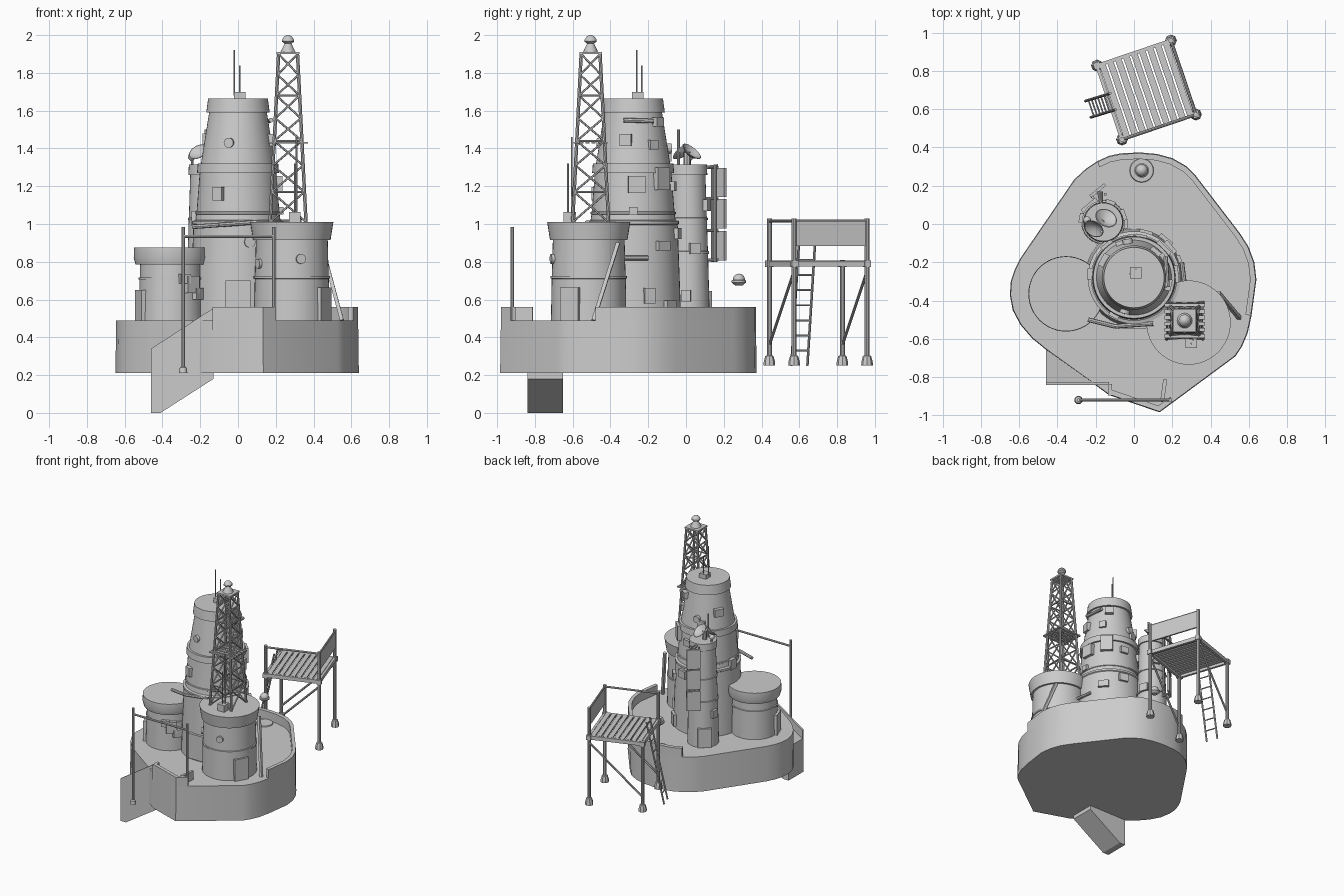
import bpy, bmesh
from math import cos, sin, pi, radians
from mathutils import Vector, Matrix

if "Cube" in bpy.data.objects:
    bpy.data.objects.remove(bpy.data.objects["Cube"])

def finish(name, bm):
    bmesh.ops.recalc_face_normals(bm, faces=bm.faces)
    me = bpy.data.meshes.new(name)
    bm.to_mesh(me); bm.free()
    ob = bpy.data.objects.new(name, me)
    bpy.context.collection.objects.link(ob)
    return ob

def lathe(name, c, prof, n=40):
    """closed turned solid from (radius, z) pairs"""
    bm = bmesh.new()
    rings = [[bm.verts.new((c[0]+r*cos(2*pi*i/n), c[1]+r*sin(2*pi*i/n), z)) for i in range(n)] for r, z in prof]
    for a, b in zip(rings, rings[1:]):
        for i in range(n):
            bm.faces.new((a[i], a[(i+1) % n], b[(i+1) % n], b[i]))
    bm.faces.new(rings[0]); bm.faces.new(rings[-1])
    return finish(name, bm)

def prism(name, bottom, top):
    bm = bmesh.new()
    a = [bm.verts.new(p) for p in bottom]
    b = [bm.verts.new(p) for p in top]
    n = len(a)
    for i in range(n):
        bm.faces.new((a[i], a[(i+1) % n], b[(i+1) % n], b[i]))
    bm.faces.new(a); bm.faces.new(b)
    return finish(name, bm)

def flat(pts, z, s=1):
    return [(x*s, -.3+(y+.3)*s, z) for x, y in pts]

def box(name, loc, dims, rot=0):
    bm = bmesh.new()
    bmesh.ops.create_cube(bm, size=1, matrix=Matrix.Translation(loc) @ Matrix.Rotation(rot, 4, 'Z') @ Matrix.Diagonal((*dims, 1)))
    return finish(name, bm)

def bars(name, segs, r, n=8):
    bm = bmesh.new()
    for a, b in segs:
        a, b = Vector(a), Vector(b)
        d = b-a
        m = Matrix.Translation((a+b)/2) @ d.to_track_quat('Z', 'Y').to_matrix().to_4x4()
        bmesh.ops.create_cone(bm, cap_ends=True, segments=n, radius1=r, radius2=r, depth=d.length, matrix=m)
    return finish(name, bm)

def ball(name, loc, r):
    bm = bmesh.new()
    bmesh.ops.create_uvsphere(bm, u_segments=16, v_segments=10, radius=r, matrix=Matrix.Translation(loc))
    return finish(name, bm)

def on_wall(name, c, r, deg, z, w, h, d=.03):
    """box mounted on a round wall"""
    a = radians(deg)
    return box(name, (c[0]+r*cos(a), c[1]+r*sin(a), z), (d, w, h), a)

def porthole(name, c, r, deg, z, size=.026):
    a = radians(deg)
    p = [(c[0]+k*cos(a), c[1]+k*sin(a), z) for k in (r-.03, r+.015)]
    return bars(name, [p], size, 16)

# island base
edge = [(.133, -.98), (.526, -.69), (.56, -.64), (.59, -.57), (.61, -.48), (.636, -.29), (.625, -.2), (.595, -.12), (.55, -.05),
        (.32, .25), (.27, .3), (.2, .34), (.12, .362), (.03, .37), (-.07, .365), (-.13, .352), (-.19, .325), (-.25, .285), (-.31, .23),
        (-.59, -.18), (-.62, -.24), (-.64, -.3), (-.645, -.37), (-.63, -.45), (-.59, -.525), (-.53, -.595), (-.458, -.654), (-.217, -.827), (-.13, -.89)]
prism("base", flat(edge, .21, 1.006), flat(edge, .49))

# parapets
def parapet(name, path):
    loop = path + [(x*.955, -.3+(y+.3)*.955) for x, y in reversed(path)]
    prism(name, flat(loop, .48), flat(loop, .56))
parapet("rear_parapet", edge[4:17])
parapet("front_parapet", [(-.13, -.89), (.133, -.98), (.2, -.93)])
box("parapet_end", (.155, -.87, .52), (.02, .12, .08), radians(-8))

# boarding ramp with side wall
def side(pts, y):
    return [(x, y, z) for x, z in pts]
ramp = [(-.41, 0), (-.13, .18), (-.13, .49), (-.46, .27), (-.46, 0)]
prism("ramp", side(ramp, -.825), side(ramp, -.65))
wall = [(-.41, 0), (-.13, .18), (-.13, .555), (-.46, .34), (-.46, 0)]
prism("ramp_wall", side(wall, -.84), side(wall, -.825))
box("ramp_wall_end", (-.125, -.865, .5), (.02, .06, .12))

# towers
M, L, R, S = (0, -.28), (-.355, -.365), (.285, -.515), (-.16, .01)
lathe("main_tower", M, [(.255, .48), (.236, .995), (.242, 1.0), (.242, 1.015), (.225, 1.02), (.221, 1.05), (.226, 1.053), (.226, 1.063),
      (.219, 1.066), (.203, 1.27), (.217, 1.27), (.213, 1.32), (.196, 1.32), (.153, 1.59), (.168, 1.59), (.158, 1.665)], 48)
lathe("left_turret", L, [(.172, .48), (.166, .705), (.171, .707), (.171, .716), (.165, .718), (.163, .785), (.187, .785), (.197, .82), (.195, .875)], 48)
lathe("right_turret", R, [(.2, .48), (.196, .71), (.202, .712), (.202, .724), (.195, .726), (.19, .915), (.205, .915), (.22, 1.01)], 48)
lathe("rear_turret", S, [(.116, .48), (.107, .84), (.113, .842), (.113, .855), (.106, .857), (.101, 1.02), (.106, 1.022), (.106, 1.032),
      (.1, 1.034), (.093, 1.26), (.103, 1.26), (.1, 1.315)], 32)

# doors
on_wall("main_door", M, .24, -90, .6, .13, .2, .05)
on_wall("right_door", R, .195, -30, .575, .11, .175)
on_wall("left_door", L, .17, -160, .57, .1, .16)
on_wall("rear_door", S, .11, 130, .57, .1, .15)

# portholes and wall fittings
porthole("main_porthole_front", M, .18, -105, 1.43)
porthole("main_porthole_low", M, .232, -75, .905, .03)
porthole("right_porthole", R, .192, -76, .815)
porthole("right_porthole_side", R, .192, -152, .79)
porthole("main_porthole_back", M, .19, 100, 1.4)
for i, (c, r, deg, z, w, h) in enumerate([
        (M, .215, -118, 1.16, .055, .07), (M, .213, 5, 1.21, .09, .09), (M, .213, 45, 1.24, .09, .12), (M, .208, 80, 1.2, .06, .05),
        (M, .18, -12, 1.445, .06, .065), (M, .178, 35, 1.42, .05, .05), (M, .17, 50, 1.54, .06, .05), (M, .22, 0, 1.07, .045, .04),
        (M, .24, 40, .885, .08, .05), (M, .245, 20, .62, .06, .08), (M, .25, 50, .55, .08, .09), (M, .235, 75, .95, .07, .06),
        (M, .213, 130, 1.2, .07, .06), (M, .178, 150, 1.45, .07, .06), (M, .225, 175, 1.03, .06, .08), (M, .185, 110, 1.36, .06, .06),
        (L, .168, -50, .68, .08, .09), (L, .168, -65, .71, .06, .05), (L, .17, -35, .63, .07, .06),
        (S, .103, 20, .87, .06, .06), (S, .108, -5, .62, .05, .06), (S, .1, 70, 1.1, .05, .06), (S, .108, 170, .75, .05, .06)]):
    on_wall("wall_fitting_%02d" % i, c, r, deg, z, w, h, .04)
bars("wall_pipes", [((-.24, -.5, .985), (-.1, -.535, .995)), ((-.1, -.535, .995), (.1, -.52, 1.01)),
     ((.27, -.36, .82), (.25, -.2, .82)), ((.175, -.33, 1.55), (.165, -.17, 1.545))], .012)
bars("leaning_beam", [((.55, -.49, .49), (.44, -.36, .9))], .014, 4)

# tower top aerials
box("main_aerial_base", (.01, -.255, 1.68), (.06, .06, .04))
bars("main_aerials", [((-.02, -.26, 1.68), (-.02, -.26, 1.92)), ((.01, -.235, 1.68), (.01, -.235, 1.84))], .004, 6)
box("right_aerial_base", (.3, -.615, 1.035), (.06, .065, .055))
bars("right_aerials", [((.3, -.625, 1.05), (.3, -.625, 1.32)), ((.31, -.605, 1.05), (.31, -.605, 1.46))], .005, 6)

# dish and sensors on rear turret
def dish(name, loc, axis, r):
    ob = lathe(name, (0, 0), [(.01, 0), (r*.6, r*.15), (r, r*.45), (r*.93, r*.47), (r*.5, r*.2), (.005, r*.1)], 24)
    ob.data.transform(Matrix.Translation(loc) @ Vector(axis).to_track_quat('Z', 'Y').to_matrix().to_4x4())
dish("dish_right", (-.155, .015, 1.365), (.35, .6, .75), .06)
dish("dish_left", (-.2, -.01, 1.365), (-.4, -.6, .7), .055)
bars("dish_post", [((-.17, .005, 1.3), (-.17, .005, 1.38))], .018)
bars("rear_sensor_arm", [((-.17, .1, 1.3), (-.17, .17, 1.31)), ((-.24, .02, 1.29), (-.245, .02, 1.36)), ((-.17, -.04, 1.3), (-.17, -.04, 1.5))], .007)
ball("rear_sensor", (-.245, .02, 1.355), .02)

# signal panels beside rear turret
for i, z in enumerate((1.22, 1.055, .885)):
    box("signal_panel_%d" % i, (-.19, .175, z), (.1, .016, .155), radians(40))
bars("panel_frame", [((x, y, .8), (x, y, 1.31)) for x, y in ((-.215, .14), (-.15, .155))] +
     [((-.17, .09, z), (-.185, .17, z)) for z in (.81, .965, 1.135, 1.3)], .008)

# lattice mast
mc = Vector((.265, -.505, 0))
def corner(i, z):
    h = .095-.045*(z-1.01)/.89
    sx, sy = ((-1, -1), (1, -1), (1, 1), (-1, 1))[i % 4]
    return mc+Vector((sx*h, sy*h, z))
bars("mast_legs", [(corner(i, 1.0), corner(i, 1.9)) for i in range(4)], .009)
levels = [1.01, 1.17, 1.31, 1.44, 1.56, 1.68, 1.79, 1.9]
brace = []
for a, b in zip(levels, levels[1:]):
    for i in range(4):
        brace += [(corner(i, a), corner(i+1, b)), (corner(i+1, a), corner(i, b))]
brace += [(corner(i, z), corner(i+1, z)) for z in (1.17, 1.44, 1.68) for i in range(4)]
bars("mast_braces", brace, .0055, 6)
for i in range(6):
    box("mast_platform_slat_%d" % i, mc+Vector((0, -.08+.032*i, 1.43)), (.21, .02, .01))
box("mast_top_plate", mc+Vector((0, 0, 1.905)), (.12, .12, .012))
lathe("mast_lamp_base", mc, [(.04, 1.91), (.018, 1.955), (.032, 1.965), (.032, 1.975), (.02, 1.993), (.006, 2.0)], 16)

# front gate
bars("gate_posts", [((-.29, -.92, .21), (-.29, -.92, .985)), ((.19, -.92, .48), (.19, -.92, .985))], .009)
bars("gate_bar", [((-.29, -.92, .935), (.19, -.92, .935))], .008)
lathe("gate_foot", (-.29, -.92), [(.022, .212), (.018, .24), (.01, .245)], 12)

# hovering lamp and floor pad
ball("hover_lamp", (.04, .28, .705), .032)
lathe("hover_lamp_shade", (.04, .28), [(.02, .675), (.038, .69), (.038, .7), (.03, .705)], 16)
lathe("floor_pad", (.04, .28), [(.065, .485), (.06, .497)], 24)

# stilted landing platform
u, v, pc = Vector((.947, .32, 0)), Vector((-.32, .947, 0)), Vector((.065, .7, 0))
ang = radians(18.7)
def pp(a, b, z):
    return pc+u*a*.204+v*b*.204+Vector((0, 0, z))
cs = [(-1, -1, 1.03), (1, -1, 1.03), (1, 1, 1.03), (-1, 1, .81)]
bars("platform_posts", [(pp(a, b, .27), pp(a, b, h)) for a, b, h in cs], .013, 10)
for a, b, h in cs:
    lathe("platform_foot", pp(a, b, 0), [(.031, .25), (.03, .27), (.022, .3), (.016, .305)], 8)
    box("platform_bracket", pp(a, b, .79), (.035, .035, .035), ang)
for s in (-1, 1):
    box("platform_side_beam", pp(s, 0, .79), (.018, .42, .03), ang)
    box("platform_end_beam", pp(0, s, .79), (.42, .018, .03), ang)
for i in range(9):
    box("platform_slat_%d" % i, pp(-.86+.215*i, 0, .8), (.034, .4, .012), ang)
bars("platform_braces", [(pp(1, s, .75), pp(-1, s, .36)) for s in (-1, 1)], .008)
bars("platform_rails", [(pp(-1, -1, 1.015), pp(1, -1, 1.015)), (pp(1, -1, 1.015), pp(1, 1, 1.015))], .008)
box("platform_panel", pp(1, 0, .95), (.012, .4, .135), ang)

# platform ladder
foot, head = Vector((-.24, .6, .25)), Vector((-.11, .64, .89))
lad = [(foot+v*s, head+v*s) for s in (-.045, .045)]
bars("ladder_rails", lad, .007)
bars("ladder_rungs", [tuple(p.lerp(q, k/8) for p, q in lad) for k in range(1, 8)], .005, 6)

# keep hard edges, smooth the rounds
for ob in bpy.context.collection.objects:
    ob.select_set(True)
    bpy.context.view_layer.objects.active = ob
bpy.ops.object.shade_smooth_by_angle(angle=radians(30))
